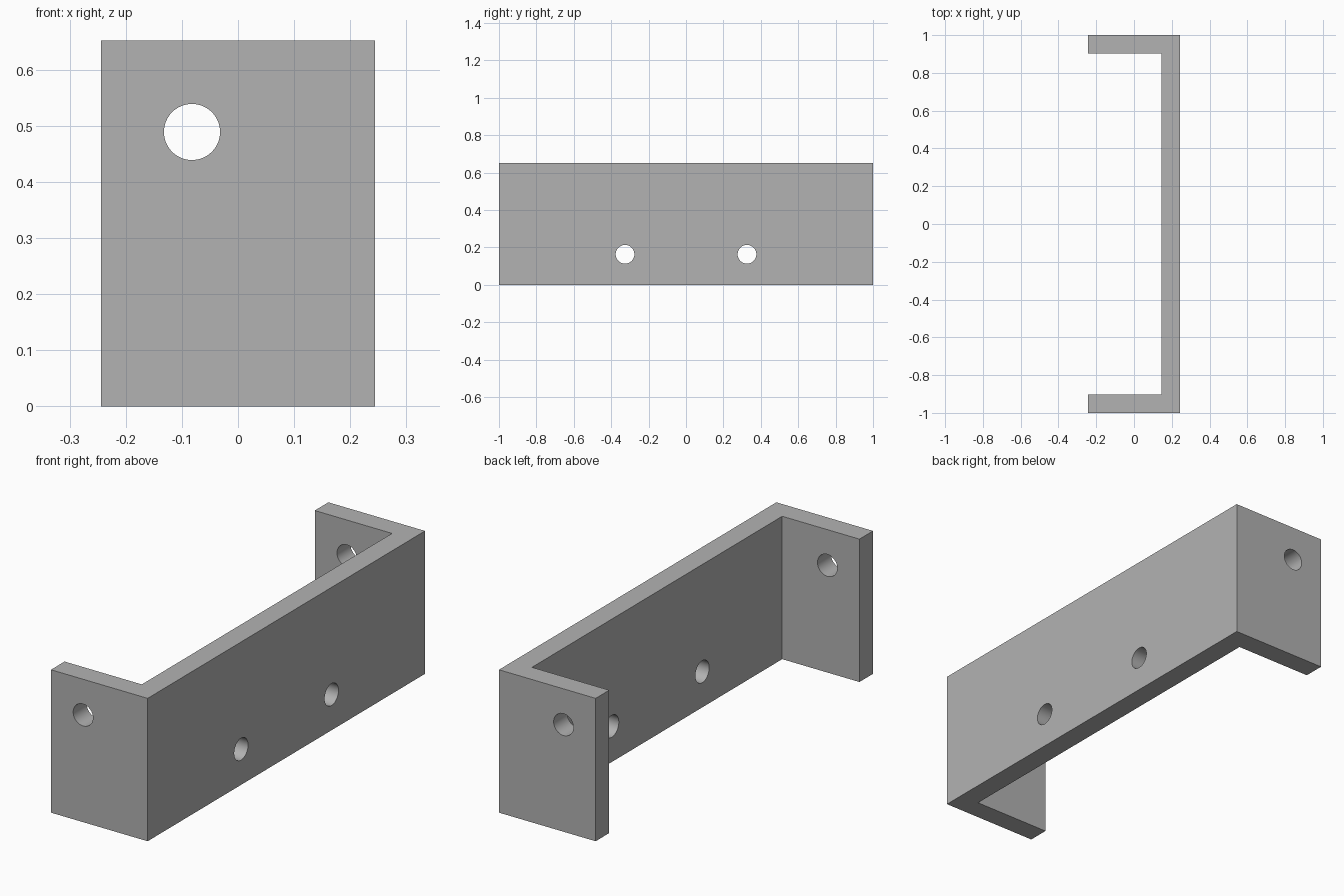
import bpy
import bmesh
from mathutils import Matrix, Vector

cube = bpy.data.objects.get("Cube")
if cube:
    bpy.data.objects.remove(cube, do_unlink=True)

HALF_X, HALF_Y, HEIGHT, WALL = 0.244, 1.0, 0.652, 0.098
HOLE_RADIUS = 0.05

# Plain grey metal
grey = bpy.data.materials.new("grey metal")
grey.use_nodes = True
colour = (0.448, 0.448, 0.448, 1)
grey.diffuse_color = colour
grey.node_tree.nodes["Principled BSDF"].inputs["Base Color"].default_value = colour


def make_object(name, bm):
    bmesh.ops.recalc_face_normals(bm, faces=bm.faces)
    mesh = bpy.data.meshes.new(name)
    bm.to_mesh(mesh)
    bm.free()
    mesh.materials.append(grey)
    obj = bpy.data.objects.new(name, mesh)
    bpy.context.collection.objects.link(obj)
    return obj


def drill(target, name, centre, axis, length):
    """Cut a round hole through the target along the given axis."""
    turn = Vector((0, 0, 1)).rotation_difference(Vector(axis)).to_matrix().to_4x4()
    bm = bmesh.new()
    bmesh.ops.create_cone(bm, cap_ends=True, segments=64, radius1=HOLE_RADIUS,
                          radius2=HOLE_RADIUS, depth=length,
                          matrix=Matrix.Translation(centre) @ turn)
    cutter = make_object(name, bm)
    cutter.hide_render = True
    cut = target.modifiers.new(name, "BOOLEAN")
    cut.operation = "DIFFERENCE"
    cut.solver = "EXACT"
    cut.object = cutter
    bpy.context.view_layer.objects.active = target
    bpy.ops.object.modifier_apply(modifier=name)
    bpy.data.objects.remove(cutter, do_unlink=True)


# U-shaped channel: plan profile extruded upwards
inner_x, inner_y = HALF_X - WALL, HALF_Y - WALL
profile = [(-HALF_X, -HALF_Y), (HALF_X, -HALF_Y), (HALF_X, HALF_Y), (-HALF_X, HALF_Y),
           (-HALF_X, inner_y), (inner_x, inner_y), (inner_x, -inner_y), (-HALF_X, -inner_y)]
bm = bmesh.new()
base = bm.faces.new([bm.verts.new((x, y, 0)) for x, y in profile])
top = bmesh.ops.extrude_face_region(bm, geom=[base], use_keep_orig=True)["geom"]
bmesh.ops.translate(bm, vec=(0, 0, HEIGHT),
                    verts=[v for v in top if isinstance(v, bmesh.types.BMVert)])
bracket = make_object("u_bracket", bm)

# One hole through both end flanges, two through the long back plate
drill(bracket, "flange_hole", (-0.082, 0, 0.489), (0, 1, 0), 3)
for side, y in (("front", -0.326), ("rear", 0.326)):
    drill(bracket, side + "_plate_hole", (HALF_X - WALL / 2, y, 0.163), (1, 0, 0), 0.4)

# Smooth hole walls, sharp plate edges
bpy.ops.object.select_all(action="DESELECT")
bracket.select_set(True)
bpy.context.view_layer.objects.active = bracket
bpy.ops.object.shade_smooth_by_angle()
